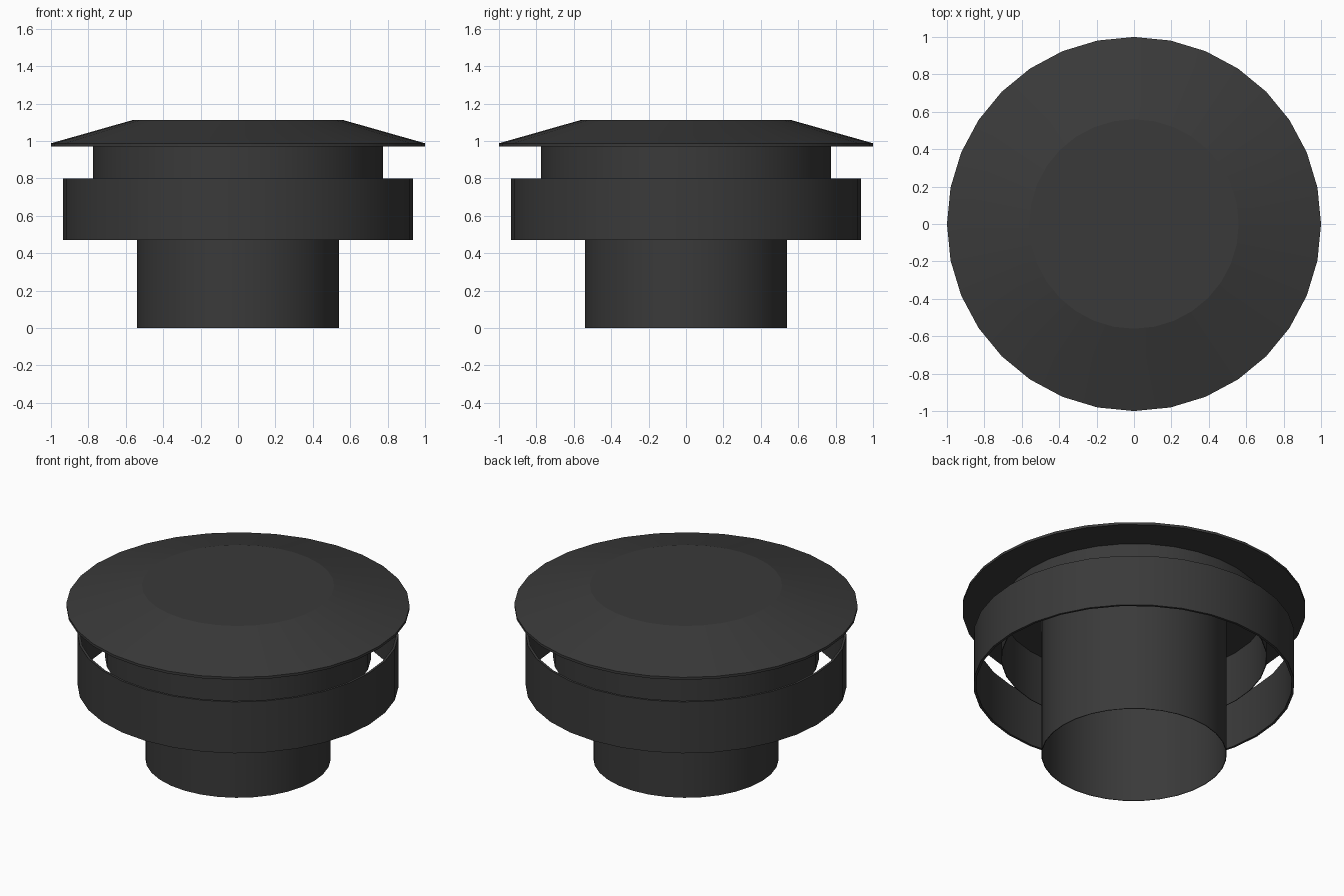
import bpy, bmesh, math

if "Cube" in bpy.data.objects:
    bpy.data.objects.remove(bpy.data.objects["Cube"])

SIDES = 32

dark = bpy.data.materials.new("dark_metal")
dark.diffuse_color = (0.042, 0.042, 0.042, 1)
dark.use_nodes = True
dark.node_tree.nodes["Principled BSDF"].inputs["Base Color"].default_value = dark.diffuse_color


def lathe(name, profile, closed=False):
    """Revolve (radius, z) points around z; end points on the axis become caps."""
    bm = bmesh.new()
    rings = []
    for r, z in profile:
        rings.append([bm.verts.new((r * math.cos(2 * math.pi * i / SIDES),
                                    r * math.sin(2 * math.pi * i / SIDES), z))
                      for i in range(SIDES)])
    pairs = list(zip(rings, rings[1:]))
    if closed:
        pairs.append((rings[-1], rings[0]))
    for a, b in pairs:
        for i in range(SIDES):
            j = (i + 1) % SIDES
            bm.faces.new((a[i], a[j], b[j], b[i]))
    return finish(name, bm, rings)


def finish(name, bm, rings):
    if name == "rain_cap":
        bm.faces.new(rings[-1])
        bm.faces.new(rings[0][::-1])
    mesh = bpy.data.meshes.new(name)
    bm.to_mesh(mesh)
    bm.free()
    mesh.materials.append(dark)
    obj = bpy.data.objects.new(name, mesh)
    bpy.context.collection.objects.link(obj)
    bpy.ops.object.select_all(action='DESELECT')
    obj.select_set(True)
    bpy.context.view_layer.objects.active = obj
    bpy.ops.object.shade_smooth_by_angle(angle=math.radians(12.5))
    return obj


def tube(name, radius, wall, z0, z1):
    """Open pipe with a thin wall."""
    inner = radius - wall
    return lathe(name, [(radius, z0), (radius, z1), (inner, z1), (inner, z0)], closed=True)


# Open flue pipe running up to the cap
tube("flue_pipe", 0.54, 0.004, 0.0, 0.975)

# Floating outer wind band
tube("wind_band", 0.935, 0.015, 0.47, 0.80)

# Skirt hanging below the cap
tube("inner_skirt", 0.775, 0.004, 0.65, 0.975)

# Shallow conical cap with a flat top and thin lip
lathe("rain_cap", [(1.0, 0.972), (1.0, 0.988), (0.56, 1.113)])
